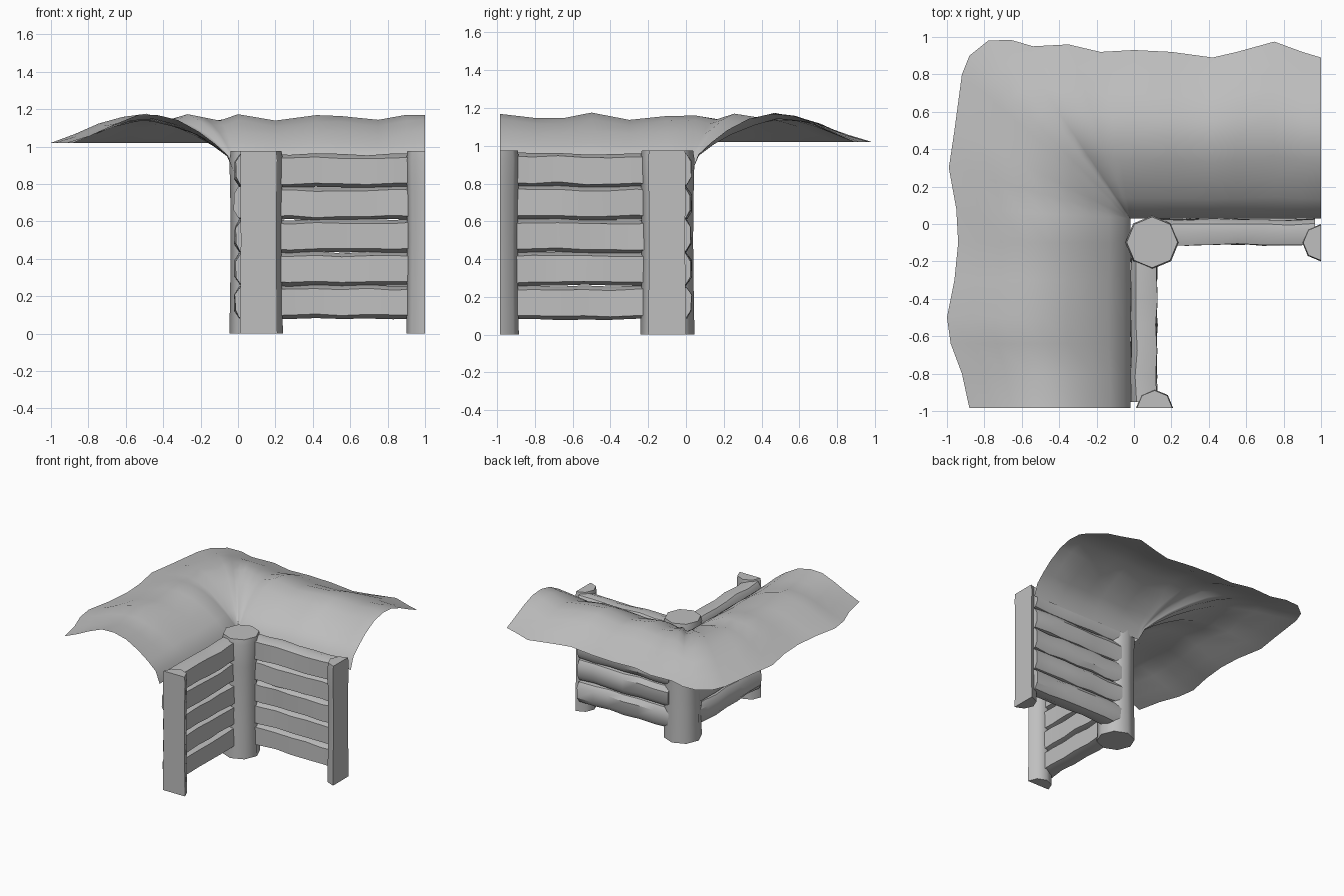
import bpy, bmesh, math, random
from mathutils import Vector

random.seed(4)
cube = bpy.data.objects.get("Cube")
if cube:
    bpy.data.objects.remove(cube)

grey = bpy.data.materials.new("plain_grey")
grey.use_nodes = True
COLOUR = (0.52, 0.52, 0.52, 1)
grey.diffuse_color = COLOUR
grey.node_tree.nodes["Principled BSDF"].inputs["Base Color"].default_value = COLOUR


def loft(name, rings, solid=True, angle=50):
    """Skin a list of equal point rings; solid ones are closed and capped."""
    bm = bmesh.new()
    rows = [[bm.verts.new(p) for p in ring] for ring in rings]
    n = len(rows[0])
    for a, b in zip(rows, rows[1:]):
        for i in range(n if solid else n - 1):
            j = (i + 1) % n
            bm.faces.new((a[i], a[j], b[j], b[i]))
    if solid:
        bm.faces.new(rows[0])
        bm.faces.new(rows[-1])
    bmesh.ops.recalc_face_normals(bm, faces=bm.faces)
    mesh = bpy.data.meshes.new(name)
    bm.to_mesh(mesh)
    bm.free()
    mesh.materials.append(grey)
    obj = bpy.data.objects.new(name, mesh)
    bpy.context.collection.objects.link(obj)
    bpy.ops.object.select_all(action="DESELECT")
    obj.select_set(True)
    bpy.context.view_layer.objects.active = obj
    bpy.ops.object.shade_smooth_by_angle(angle=math.radians(angle))
    return obj


def along_x(p):
    return p


def along_y(p):
    # Swap the arm across the diagonal of the corner
    return Vector((0.01 - p.y, 0.015 - p.x, p.z))


def wobble(amount):
    return random.uniform(-amount, amount)


def post(name, cx, cy, radius, angles, place):
    rings = []
    for z, scale in ((0, 1), (0.25, 0.97), (0.5, 0.95), (0.75, 0.97), (0.93, 1), (0.975, 0.95)):
        r = radius * scale
        rings.append([place(Vector((cx + r * math.cos(math.radians(a)),
                                    cy + r * math.sin(math.radians(a)), z))) for a in angles])
    loft(name, rings)


# Corner post and the two half posts at the open ends
post("corner_post", 0.097, -0.098, 0.143, range(0, 360, 45), along_x)
for side, place in (("left", along_x), ("front", along_y)):
    post(side + "_end_post", 1, -0.1, 0.1, range(90, 271, 45), place)

# Stacked logs, flat towards the front and rounded behind
SECTION = ((-0.11, 0.022), (-0.11, 0.16), (-0.05, 0.18), (0, 0.174),
           (0.025, 0.135), (0.025, 0.05), (0, 0.01), (-0.05, 0.003))
for side, place in (("left", along_x), ("front", along_y)):
    for row in range(5):
        rings = []
        for k in range(7):
            x = 0.14 + k * 0.138
            dy, dz = wobble(0.005), wobble(0.006)
            rings.append([place(Vector((x, y + dy + wobble(0.004),
                                        0.08 + 0.175 * row + z + dz + wobble(0.003))))
                          for y, z in SECTION])
        loft(f"{side}_log_{row + 1}", rings, angle=35)

# Ground sheet: ragged outer edge, inner edge hanging behind the logs
OUTER = ((-.88, -.985), (-.92, -.8), (-.98, -.64), (-1, -.5), (-.96, -.3), (-.94, -.1),
         (-.95, .08), (-.99, .3), (-.96, .5), (-.92, .8), (-.88, .9), (-.78, .98),
         (-.66, .985), (-.54, .95), (-.35, .96), (-.18, .92), (0, .93), (.2, .92),
         (.42, .89), (.55, .92), (.75, .975), (.9, .92), (1, .89))
PROFILE = ((0, .86), (.04, .95), (.12, 1.01), (.22, 1.07), (.35, 1.125), (.48, 1.155),
           (.61, 1.145), (.74, 1.11), (.87, 1.06), (1, 1.02))
rings = []
for ox, oy in OUTER:
    ix, iy = max(ox, -0.02), min(oy, 0.03)
    t = max(ox, -oy)
    swell = 0.018 * math.cos(2 * math.pi * t / 0.49)
    ring = []
    for v, z in PROFILE:
        bump = math.sin(math.pi * v)
        ring.append(Vector((ix + (ox - ix) * v, iy + (oy - iy) * v,
                            z + bump * (swell + wobble(0.006)))))
    rings.append(ring)
sheet = loft("ground_sheet", rings, solid=False, angle=60)
if sum(p.normal.z for p in sheet.data.polygons) < 0:
    sheet.data.flip_normals()
